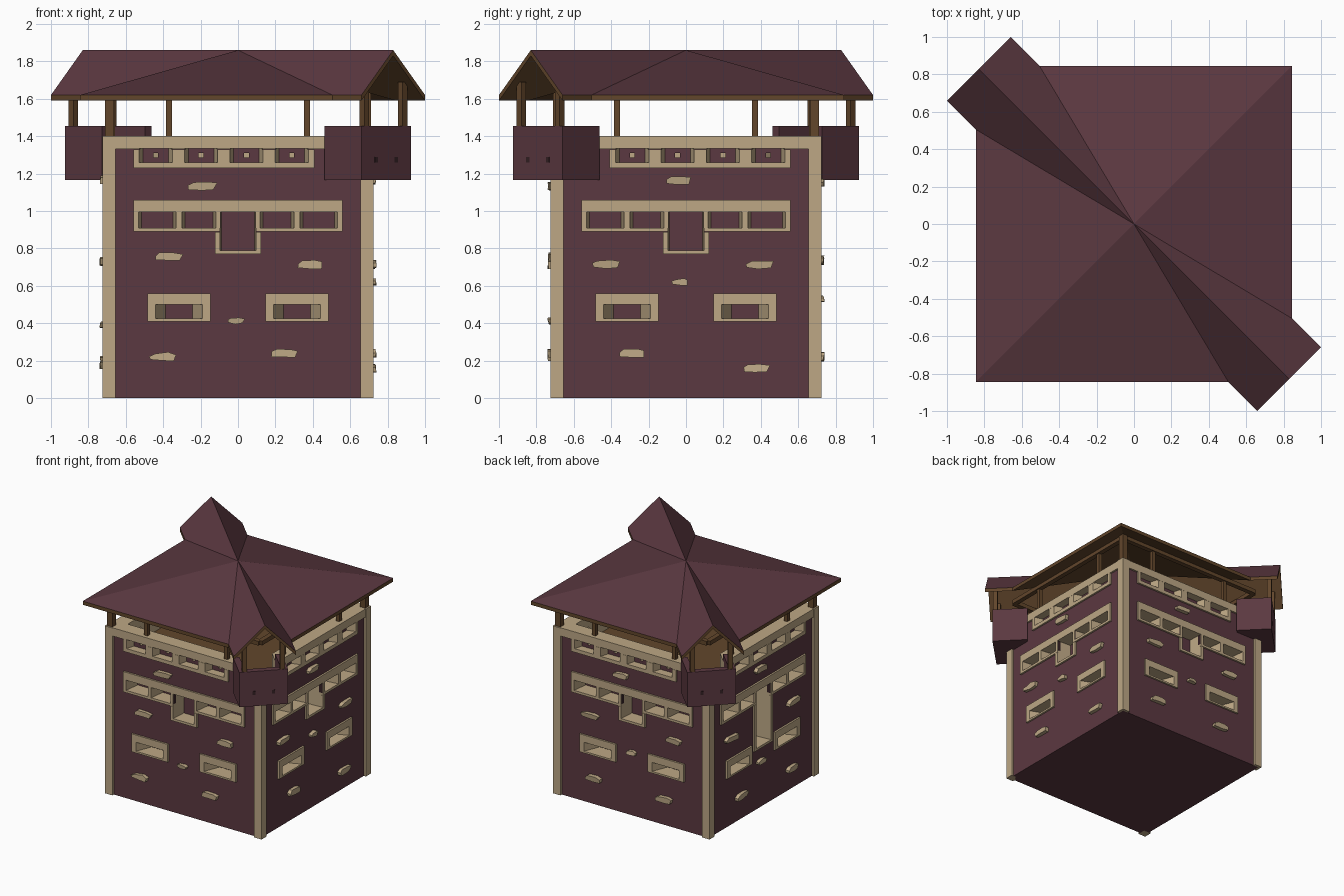
import bpy, bmesh, random
from math import radians, cos, sin, pi
from mathutils import Matrix, Vector

if "Cube" in bpy.data.objects:
    bpy.data.objects.remove(bpy.data.objects["Cube"])

random.seed(4)
MAROON, TAN, WOOD, DARK = range(4)
mats = []
for name, col in (("maroon_plaster", (.105, .04, .052)), ("tan_stone", (.51, .39, .235)),
                  ("brown_wood", (.122, .061, .024)), ("dark_shadow", (.035, .015, .018))):
    m = bpy.data.materials.new(name)
    m.diffuse_color = (*col, 1)
    m.use_nodes = True
    m.node_tree.nodes["Principled BSDF"].inputs["Base Color"].default_value = m.diffuse_color
    mats.append(m)


def rot(deg):
    return Matrix.Rotation(radians(deg), 4, 'Z')


def block(bm, x, y, z, M=Matrix(), mat=MAROON, inset=0, back=None, floor=None):
    """Box; the far (y[1]) end can be narrowed and coloured on its own."""
    v = []
    for yy, i in ((y[0], 0), (y[1], inset)):
        for xx, zz in ((x[0] + i, z[0]), (x[1] - i, z[0]), (x[1] - i, z[1]), (x[0] + i, z[1])):
            v.append(bm.verts.new(M @ Vector((xx, yy, zz))))
    for n, ids in enumerate(((0, 1, 2, 3), (7, 6, 5, 4), (0, 4, 5, 1),
                             (1, 5, 6, 2), (2, 6, 7, 3), (3, 7, 4, 0))):
        f = bm.faces.new([v[k] for k in ids])
        f.material_index = mat
        if n == 1 and back is not None:
            f.material_index = back
        if n == 2 and floor is not None:
            f.material_index = floor


def make(name, bm):
    bmesh.ops.recalc_face_normals(bm, faces=bm.faces)
    me = bpy.data.meshes.new(name)
    bm.to_mesh(me)
    bm.free()
    for m in mats:
        me.materials.append(m)
    ob = bpy.data.objects.new(name, me)
    bpy.context.collection.objects.link(ob)
    return ob


def cut(ob, *cutters):
    bpy.context.view_layer.objects.active = ob
    for c in cutters:
        mod = ob.modifiers.new("cut", 'BOOLEAN')
        mod.object, mod.operation, mod.solver = c, 'DIFFERENCE', 'EXACT'
        mod.use_self = True
        bpy.ops.object.modifier_apply(modifier=mod.name)


W = .705                       # wall plane
WALLS = [(rot(90 * k), 1 if k % 2 == 0 else -1, .5 if k == 3 else .77) for k in range(4)]
TURRETS = [rot(45), rot(225)]

# tower body
bm = bmesh.new()
block(bm, (-W, W), (-W, W), (0, 1.4))
body = make("tower_walls", bm)

# tan trim: corner quoins, parapet cap, opening surrounds
bm = bmesh.new()
for M, s, drop in WALLS:
    block(bm, (-.725, -.656), (-.725, -.656), (0, 1.4), M, TAN)
    y = (-.72, -.69)
    block(bm, (-.655, .655), y, (1.331, 1.4), M, TAN)
    block(bm, sorted((-.56 * s, .41 * s)), y, (1.23, 1.33), M, TAN)
    block(bm, (-.56, .56), y, (.89, 1.06), M, TAN)
    block(bm, (-.122, .122), y, (drop, .889), M, TAN)
    for c in (-.315, .315):
        block(bm, (c - .168, c + .168), y, (.41, .56), M, TAN)
trim = make("stone_trim", bm)

# cutters: splayed embrasures, loopholes, roof deck, turret passages
bm, bh = bmesh.new(), bmesh.new()
for M, s, drop in WALLS:
    for i in range(4):
        c = s * (-.44 + .2425 * i)
        block(bm, (c - .098, c + .098), (-.75, -.65), (1.26, 1.335), M, TAN, .03, MAROON)
        block(bh, (c - .013, c + .013), (-.7, -.55), (1.285, 1.311), M, TAN)
    for m in (-1, 1):
        for a, b in ((.115, .303), (.327, .535)):
            block(bm, sorted((m * a, m * b)), (-.75, -.59), (.91, .995), M, TAN, .02, MAROON)
        block(bm, (m * .315 - .138, m * .315 + .138), (-.75, -.59), (.425, .5), M, TAN, .065, MAROON)
    block(bm, (-.098, .098), (-.75, -.59), (drop + .02, .995), M, TAN, .01, MAROON)
niches, holes = make("niche_cutter", bm), make("loophole_cutter", bh)
bm = bmesh.new()
block(bm, (-.6, .6), (-.6, .6), (1.2, 1.7), mat=TAN, floor=WOOD)
deck = make("deck_cutter", bm)
bm = bmesh.new()
for M in TURRETS:
    block(bm, (-.1375, .1375), (-1.07, -.68), (1.2, 1.7), M, TAN, floor=WOOD)
passage = make("passage_cutter", bm)
cut(body, niches, deck, holes, passage)
cut(trim, niches, passage)
for c in (niches, holes, deck, passage):
    bpy.data.objects.remove(c)
for p in body.data.polygons:
    if p.center.z > 1.39:
        p.material_index = TAN

# dark dividers in the long gallery opening
bm = bmesh.new()
for M, s, drop in WALLS:
    for c in (-.315, -.107, .107, .315):
        block(bm, (c - .013, c + .013), (-.715, -.6), (.909, .994), M, DARK)
make("gallery_dividers", bm)

# irregular stones showing through the plaster: (x, z, width)
FRONT = [(-.19, 1.135, .15), (-.37, .755, .15), (.385, .715, .14),
         (-.01, .415, .09), (-.4, .22, .14), (.25, .24, .14)]
RIGHT = [(-.04, 1.165, .14), (-.43, .715, .15), (.39, .715, .15),
         (-.03, .62, .09), (-.29, .24, .14), (.375, .16, .14)]
BACK = [(-.1, 1.15, .14), (-.38, .74, .15), (.39, .73, .14),
        (.0, .53, .09), (-.35, .22, .14), (.3, .22, .14)]
LEFT = [(-.04, 1.165, .14), (-.43, .73, .15), (.39, .73, .15),
        (-.03, .39, .09), (-.29, .2, .14), (.375, .18, .14)]
bm = bmesh.new()
for (M, s, drop), stones in zip(WALLS, (FRONT, RIGHT, BACK, LEFT)):
    for x, z, w in stones:
        outline = [(-.48, -.4), (0, -.5), (.42, -.45), (.5, .3), (.2, .5), (-.3, .45), (-.5, .1)]
        h = .045 if w > .1 else .035
        pts = [(x + w * a + random.uniform(-.006, .006), z + h * b + random.uniform(-.004, .004))
               for a, b in outline]
        near = [bm.verts.new(M @ Vector((a, random.uniform(-.742, -.73), b))) for a, b in pts]
        far = [bm.verts.new(M @ Vector((a, -.69, b))) for a, b in pts]
        bm.faces.new(near)
        for i in range(7):
            j = (i + 1) % 7
            bm.faces.new((near[i], far[i], far[j], near[j]))
for f in bm.faces:
    f.material_index = TAN
make("exposed_stones", bm)

# corner turrets with two small loopholes each
bm = bmesh.new()
for M in TURRETS:
    block(bm, (-.1875, .1875), (-1.12, -.84), (1.165, 1.195), M)
    block(bm, (-.1875, .1875), (-1.12, -1.07), (1.165, 1.455), M)
    for m in (-1, 1):
        block(bm, sorted((m * .1375, m * .1875)), (-1.12, -.84), (1.165, 1.455), M)
        block(bm, (m * .075 - .012, m * .075 + .012), (-1.122, -1.1), (1.26, 1.29), M, DARK)
make("corner_turrets", bm)

# timber posts and ring beam carrying the roof
bm = bmesh.new()
for k, (M, s, drop) in enumerate(WALLS):
    for x in (-.37, .37):
        block(bm, (x - .016, x + .016), (-.69, -.658), (1.39, 1.64), M, WOOD)
    block(bm, (-.68, .68), (-.7, -.66), (1.6, 1.635), M, WOOD)
    if k % 2 == 0:
        block(bm, (-.712, -.665), (-.712, -.665), (1.39, 1.64), M, WOOD)
for M in TURRETS:
    for x in (-.145, .145):
        block(bm, (x - .018, x + .018), (-1.118, -1.082), (1.44, 1.69), M, WOOD)
make("roof_posts", bm)

# pyramid roof with two diagonal gabled arms
e = .845
half = [(-e, -e, 1.62), (.505, -e, 1.62), (.66, -1, 1.62), (.83, -.83, 1.86),
        (1, -.66, 1.62), (e, -.505, 1.62)]
rim = half + [(-x, -y, z) for x, y, z in half]
bm = bmesh.new()
shells = []
for dz, mat in ((0, MAROON), (-.03, WOOD)):
    apex = bm.verts.new((0, 0, 1.86 + dz))
    ring = [bm.verts.new((x, y, z + dz)) for x, y, z in rim]
    for o in (0, 6):
        for g in ((0, 1), (1, 2, 3), (3, 4, 5), (5, 6)):
            bm.faces.new([apex] + [ring[(i + o) % 12] for i in g]).material_index = mat
    shells.append(ring)
for i in range(12):
    j = (i + 1) % 12
    bm.faces.new((shells[0][i], shells[1][i], shells[1][j], shells[0][j])).material_index = WOOD
make("roof", bm)
